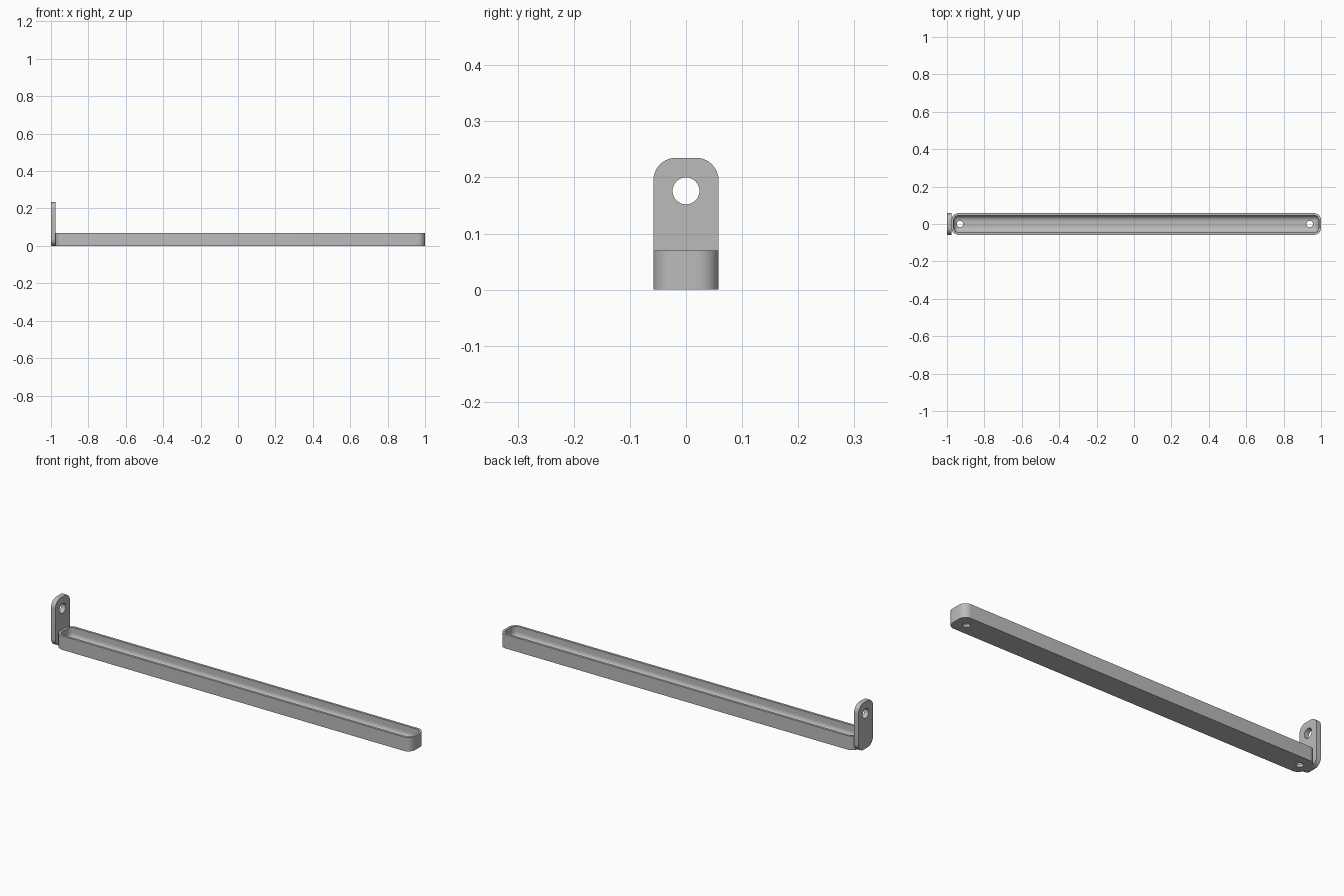
import bpy, bmesh, math
from mathutils import Matrix, Vector

cube = bpy.data.objects.get("Cube")
if cube:
    bpy.data.objects.remove(cube, do_unlink=True)

STEPS = 10
grey = bpy.data.materials.new("plain_grey")
grey.use_nodes = True
grey.diffuse_color = (0.5, 0.5, 0.5, 1)
grey.node_tree.nodes["Principled BSDF"].inputs["Base Color"].default_value = (0.5, 0.5, 0.5, 1)


def rounded_rect(half_w, half_h, radius):
    """Counter-clockwise outline of a rounded rectangle."""
    points = []
    for quarter, (sx, sy) in enumerate(((1, 1), (-1, 1), (-1, -1), (1, -1))):
        for i in range(STEPS + 1):
            a = math.pi / 2 * (quarter + i / STEPS)
            points.append((sx * (half_w - radius) + radius * math.cos(a),
                           sy * (half_h - radius) + radius * math.sin(a)))
    return points


def loft(name, half_w, half_h, radius, levels, matrix):
    """Stack inset rounded rectangles, given as (inset, height) pairs."""
    bm = bmesh.new()
    rings = []
    for inset, z in levels:
        outline = rounded_rect(half_w - inset, half_h - inset, max(radius - inset, 0.003))
        rings.append([bm.verts.new((x, y, z)) for x, y in outline])
    n = len(rings[0])
    for low, high in zip(rings, rings[1:]):
        for i in range(n):
            j = (i + 1) % n
            bm.faces.new((low[i], low[j], high[j], high[i]))
    bm.faces.new(rings[0][::-1])
    bm.faces.new(rings[-1])
    bmesh.ops.recalc_face_normals(bm, faces=bm.faces)
    bm.transform(matrix)
    mesh = bpy.data.meshes.new(name)
    bm.to_mesh(mesh)
    bm.free()
    mesh.materials.append(grey)
    obj = bpy.data.objects.new(name, mesh)
    bpy.context.collection.objects.link(obj)
    return obj


def drill(obj, centre, radius, axis):
    """Cut a round through hole and remove the cutter."""
    bm = bmesh.new()
    rot = Vector((0, 0, 1)).rotation_difference(Vector(axis)).to_matrix().to_4x4()
    bmesh.ops.create_cone(bm, cap_ends=True, segments=32, radius1=radius, radius2=radius,
                          depth=0.1, matrix=Matrix.Translation(centre) @ rot)
    mesh = bpy.data.meshes.new("hole_cutter")
    bm.to_mesh(mesh)
    bm.free()
    mesh.materials.append(grey)
    cutter = bpy.data.objects.new("hole_cutter", mesh)
    cutter.hide_render = True
    bpy.context.collection.objects.link(cutter)
    mod = obj.modifiers.new("hole", 'BOOLEAN')
    mod.object = cutter
    mod.solver = 'EXACT'
    bpy.context.view_layer.objects.active = obj
    bpy.ops.object.modifier_apply(modifier=mod.name)
    bpy.data.objects.remove(cutter, do_unlink=True)


# Long tray: outer wall, rim, inner wall and a rounded inner floor edge
WALL, FLOOR, FILLET, HEIGHT = 0.012, 0.012, 0.03, 0.07
levels = [(0, 0), (0, HEIGHT), (WALL, HEIGHT)]
for i in range(9):
    a = math.pi / 2 * i / 8
    levels.append((WALL + FILLET * (1 - math.cos(a)), FLOOR + FILLET * (1 - math.sin(a))))
tray = loft("tray", 0.988, 0.058, 0.038, levels, Matrix.Translation((0.012, 0, 0)))
for x in (-0.93, 0.94):
    drill(tray, (x, 0, 0), 0.017, (0, 0, 1))

# Upright mounting plate at the end, profile turned into the yz plane
to_yz = Matrix(((0, 0, 1, -1), (1, 0, 0, 0), (0, 1, 0, 0.1175), (0, 0, 0, 1)))
plate = loft("mounting_plate", 0.058, 0.1175, 0.04, [(0, 0), (0, 0.024)], to_yz)
drill(plate, (-0.988, 0, 0.176), 0.024, (1, 0, 0))

# Smooth the curves, keep the edges sharp
for obj in (tray, plate):
    bpy.ops.object.select_all(action='DESELECT')
    obj.select_set(True)
    bpy.context.view_layer.objects.active = obj
    bpy.ops.object.shade_smooth_by_angle(angle=math.radians(35))
